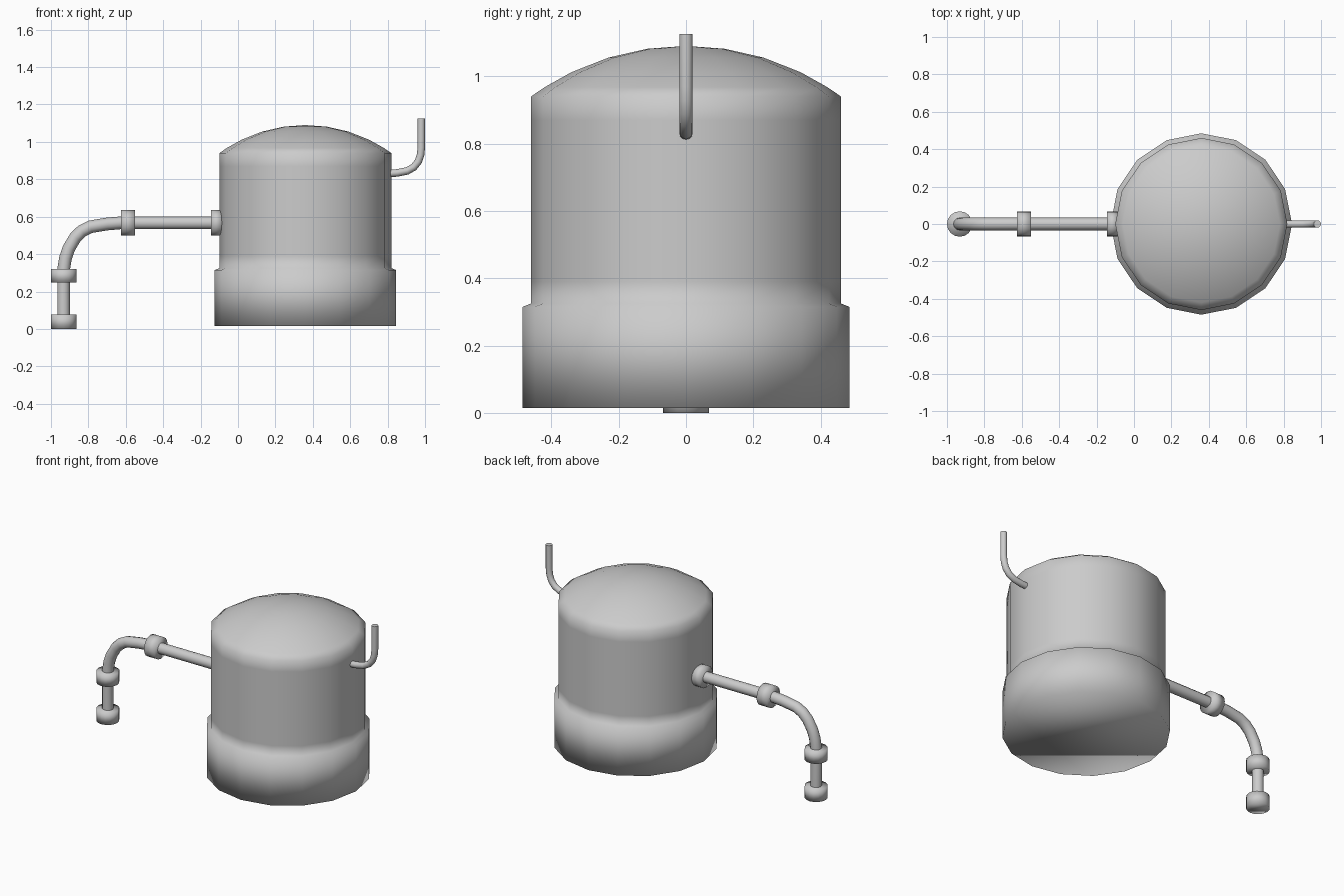
import bpy, bmesh, math
from mathutils import Vector

if "Cube" in bpy.data.objects:
    bpy.data.objects.remove(bpy.data.objects["Cube"])

CX = 0.36          # tank axis
PIPE_Z = 0.567     # height of the outlet pipe
DROP_X = -0.932    # axis of the vertical drop


def lathe(name, profile, sides, origin, axis=(0, 0, 1), sharp=None):
    """Revolve (radius, height) points about an axis and cap both ends."""
    rot = Vector((0, 0, 1)).rotation_difference(Vector(axis))
    bm = bmesh.new()
    rings = []
    for r, h in profile:
        n = sides if r > 0 else 1
        rings.append([bm.verts.new(rot @ Vector((r * math.cos(i * math.tau / sides),
                                                 r * math.sin(i * math.tau / sides), h)))
                      for i in range(n)])
    for a, b in zip(rings, rings[1:]):
        for i in range(sides):
            j = (i + 1) % sides
            if len(b) == 1:
                bm.faces.new((a[i], a[j], b[0]))
            else:
                bm.faces.new((a[i], a[j], b[j], b[i]))
    bm.faces.new(rings[0][::-1])
    if len(rings[-1]) > 1:
        bm.faces.new(rings[-1])
    bmesh.ops.recalc_face_normals(bm, faces=bm.faces)
    mesh = bpy.data.meshes.new(name)
    bm.to_mesh(mesh)
    bm.free()
    mesh.shade_smooth()
    obj = bpy.data.objects.new(name, mesh)
    obj.location = origin
    bpy.context.collection.objects.link(obj)
    if sharp:
        bpy.context.view_layer.objects.active = obj
        bpy.ops.object.select_all(action='DESELECT')
        obj.select_set(True)
        bpy.ops.object.shade_smooth_by_angle(angle=math.radians(sharp))
    return obj


def pipe(name, path, radius):
    """Sweep a round section along (x, z) points in the y = 0 plane."""
    cu = bpy.data.curves.new(name, 'CURVE')
    cu.dimensions = '3D'
    cu.bevel_depth = radius
    cu.bevel_resolution = 4
    cu.use_fill_caps = True
    sp = cu.splines.new('POLY')
    sp.points.add(len(path) - 1)
    for p, (x, z) in zip(sp.points, path):
        p.co = (x, 0, z, 1)
    obj = bpy.data.objects.new(name, cu)
    bpy.context.collection.objects.link(obj)
    bpy.ops.object.select_all(action='DESELECT')
    bpy.context.view_layer.objects.active = obj
    obj.select_set(True)
    bpy.ops.object.convert(target='MESH')
    bpy.ops.object.shade_smooth_by_angle(angle=math.radians(40))


# tank: wide base, narrower body, domed lid
R, top, crown = 0.46, 0.94, 1.09
sphere = (R * R + (crown - top) ** 2) / (2 * (crown - top))
dome = [(r, crown - sphere + math.sqrt(sphere ** 2 - r * r))
        for r in (0.42, 0.34, 0.23, 0.115, 0)]
lathe("tank", [(0.485, 0.015), (0.485, 0.315), (R, 0.325), (R, 0.39),
               (R, 0.87), (R, top)] + dome, 16, (CX, 0, 0))

# outlet pipe with elbow and vertical drop
pipe("outlet_pipe", [(-0.08, PIPE_Z), (-0.63, PIPE_Z), (-0.70, 0.561), (-0.79, 0.546),
                     (-0.835, 0.523), (-0.87, 0.489), (-0.905, 0.43), (-0.922, 0.38),
                     (DROP_X, 0.32), (DROP_X, 0.02)], 0.034)

# collars along the outlet
for name, start, axis, length in (
        ("tank_collar", (-0.145, 0, PIPE_Z), (1, 0, 0), 0.06),
        ("middle_collar", (-0.626, 0, PIPE_Z), (1, 0, 0), 0.074),
        ("elbow_collar", (DROP_X, 0, 0.247), (0, 0, 1), 0.074),
        ("end_collar", (DROP_X, 0, 0.0), (0, 0, 1), 0.078)):
    lathe(name, [(0.068, 0), (0.068, length)], 16, start, axis)

# thin vent pipe on the other side
pipe("vent_pipe", [(0.79, 0.83), (0.85, 0.834), (0.905, 0.845), (0.94, 0.865),
                   (0.964, 0.895), (0.976, 0.93), (0.98, 0.97), (0.98, 1.125)], 0.02)
